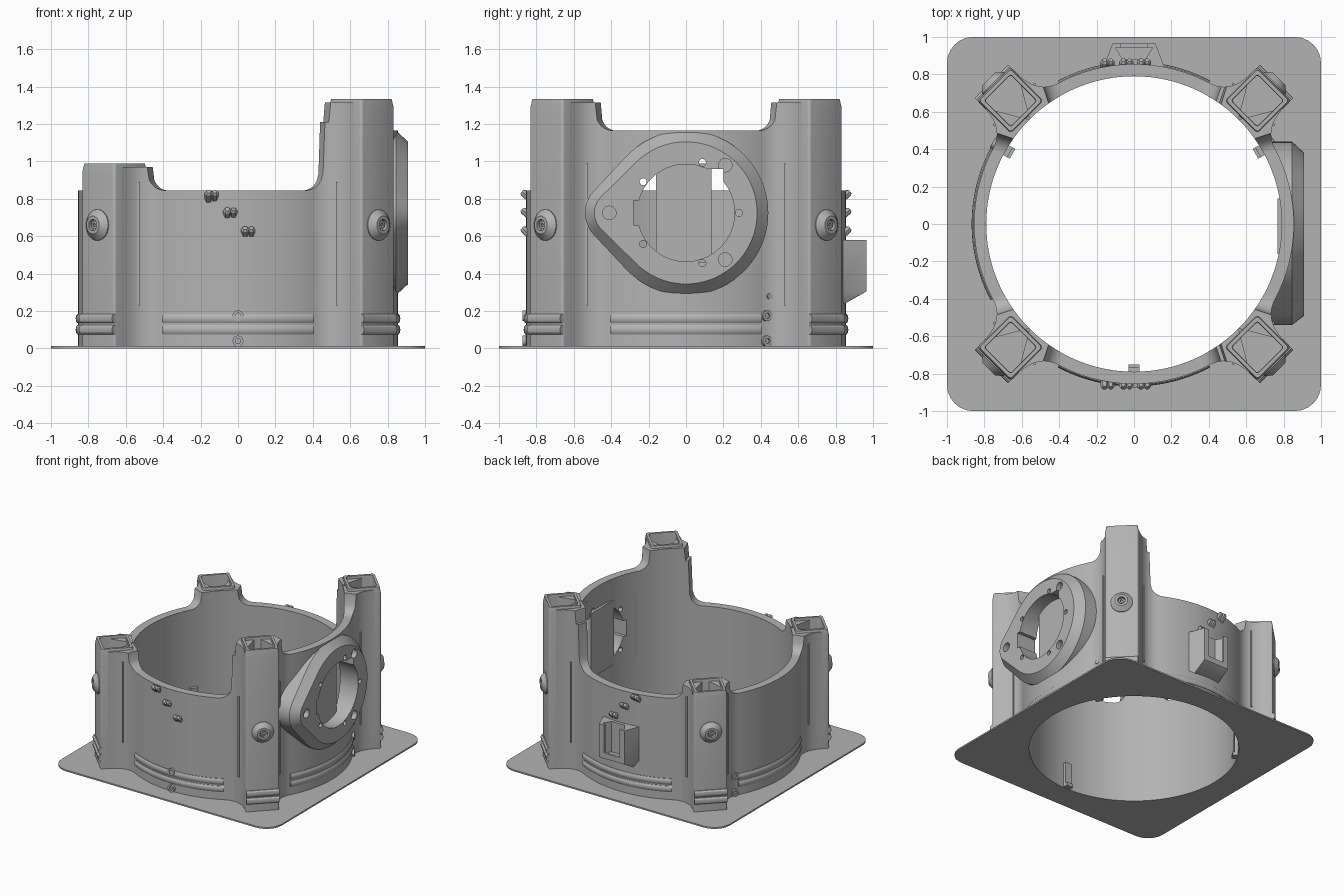
import bpy, bmesh
from math import sin, cos, pi, sqrt, radians, acos
from mathutils import Vector, Matrix

if "Cube" in bpy.data.objects:
    bpy.data.objects.remove(bpy.data.objects["Cube"])

grey = bpy.data.materials.new("mid grey")
grey.use_nodes = True
grey.diffuse_color = (0.45, 0.45, 0.45, 1)
grey.node_tree.nodes["Principled BSDF"].inputs["Base Color"].default_value = (0.45, 0.45, 0.45, 1)

R_IN, R_OUT = 0.79, 0.855
TALL, SHORT = 1.335, 0.99
POST_TOPS = [TALL, TALL, SHORT, SHORT]      # one post after each side, anticlockwise
SCREW_ANGLES = [-90, 30, 150]
parts = []


def loft(name, loops, matrix=None):
    """Skin closed loops of equal size and cap both ends."""
    bm = bmesh.new()
    rows = [[bm.verts.new(p) for p in loop] for loop in loops]
    n = len(rows[0])
    for a, b in zip(rows, rows[1:]):
        for i in range(n):
            j = (i + 1) % n
            bm.faces.new((a[i], a[j], b[j], b[i]))
    bm.faces.new(rows[0][::-1])
    bm.faces.new(rows[-1])
    bmesh.ops.recalc_face_normals(bm, faces=bm.faces)
    mesh = bpy.data.meshes.new(name)
    bm.to_mesh(mesh)
    bm.free()
    mesh.materials.append(grey)
    if matrix:
        mesh.transform(matrix)
    obj = bpy.data.objects.new(name, mesh)
    bpy.context.collection.objects.link(obj)
    parts.append(obj)
    return obj


def box(name, lo, hi, matrix=None):
    (x0, y0, z0), (x1, y1, z1) = lo, hi
    return loft(name, [[(x0, y0, z), (x1, y0, z), (x1, y1, z), (x0, y1, z)] for z in (z0, z1)], matrix)


def turned(name, profile, place, direction, n=32):
    """Round part from (radius, height) pairs, standing along a direction."""
    m = Matrix.Translation(place) @ Vector(direction).to_track_quat('Z', 'Y').to_matrix().to_4x4()
    return loft(name, [[(r * cos(2 * pi * i / n), r * sin(2 * pi * i / n), h) for i in range(n)]
                       for r, h in profile], m)


def rounded_square(half, r, z, steps=6):
    pts = []
    for q, (sx, sy) in enumerate([(1, 1), (-1, 1), (-1, -1), (1, -1)]):
        for i in range(steps + 1):
            a = pi / 2 * (q + i / steps)
            pts.append((sx * (half - r) + r * cos(a), sy * (half - r) + r * sin(a), z))
    return pts


def cut(target, cutters):
    for c in cutters:
        mod = target.modifiers.new("cut", 'BOOLEAN')
        mod.object, mod.solver = c, 'EXACT'
        bpy.context.view_layer.objects.active = target
        bpy.ops.object.modifier_apply(modifier=mod.name)


def discard(cutters):
    for c in cutters:
        parts.remove(c)
        bpy.data.objects.remove(c)


def spin(degrees):
    return Matrix.Rotation(radians(degrees), 4, 'Z')


# Base plate with round opening
base_plate = loft("base_plate", [rounded_square(1, 0.14, z) for z in (0, 0.012)])
bore = turned("bore_cutter", [(R_IN, -0.5), (R_IN, 2)], (0, 0, 0), (0, 0, 1), 128)
cut(base_plate, [bore])


# Curved walls that sweep into the corner posts
def outer_depth(u):
    u = abs(u)
    if u <= 0.40:
        return sqrt(R_OUT ** 2 - u * u)
    a, b, c = Vector((0.40, 0.756)), Vector((0.515, 0.695)), Vector((0.62, 0.80))
    t = (u - 0.40) / 0.22
    return ((1 - t) ** 2 * a + 2 * t * (1 - t) * b + t * t * c).y


def wall_top(side, u):
    base = 1.165 if side == 1 else 0.845
    post = POST_TOPS[side if u > 0 else side - 1]
    step = post - base > 0.3
    start, end = (0.36, 0.455) if step else (0.39, 0.485)
    t = max(0, (abs(u) - start) / (end - start))
    if t < 1:
        return base + 0.1 * (1 - sqrt(1 - t * t))
    return 1.21 if step and abs(u) < 0.49 else post - 0.02


walls = []
for side, label in enumerate(["front", "right", "back", "left"]):
    turn = spin(90 * side)
    stations = []
    for i in range(-60, 61):
        s = i / 60
        u, a, top = 0.62 * s, pi / 4 * s, wall_top(side, 0.62 * s)
        xi, yi, yo = R_IN * sin(a), -R_IN * cos(a), -outer_depth(u)
        stations.append([(xi, yi, 0.004), (u, yo, 0.004), (u, yo, top), (xi, yi, top)])
    walls.append(loft(label + "_wall", stations, turn))

    # Paired beads around the foot, and upright ridges beside the posts
    for z in (0.1, 0.16):
        bead = []
        for i in range(-20, 21):
            a = radians(28) * i / 20
            bead.append([((R_OUT + 0.013 * cos(b)) * sin(a), -(R_OUT + 0.013 * cos(b)) * cos(a),
                          z + 0.026 * sin(b)) for b in [pi * k / 5 for k in range(10)]])
        loft(label + "_wall_bead", bead, turn)
    for u in (-0.53, 0.53):
        d = outer_depth(u)
        box(label + "_wall_ridge", (u - 0.006, -d - 0.01, 0.23),
            (u + 0.006, -d + 0.02, 0.99 if side == 1 else 0.89), turn)

# Hollow corner posts with clamp bosses and foot beads
for k, top in enumerate(POST_TOPS):
    turn = spin(90 * k - 45)
    stand = turn @ Matrix.Translation((0.933, 0, 0))
    shape = [(0.127, 0.004), (0.127, top - 0.05), (0.119, top), (0.1, top), (0.098, top - 0.02), (0.098, 0.03)]
    loft("corner_post", [rounded_square(h, 0.015, z, 3) for h, z in shape], stand)
    out = turn @ Vector((1, 0, 0))
    face = out * 1.06 + Vector((0, 0, 0.66))
    turned("clamp_boss", [(0.083, -0.01), (0.083, 0.006), (0.048, 0.038), (0.03, 0.038), (0.03, 0.015)], face, out)
    turned("clamp_bolt", [(0.022, 0), (0.022, 0.028), (0.01, 0.028), (0.01, 0.018)], face, out, 12)
    for z in (0.1, 0.16):
        loft("post_bead", [[(1.06 + 0.018 * cos(b), y, z + 0.026 * sin(b))
                            for b in [pi * i / 5 for i in range(10)]] for y in (-0.125, 0.125)], turn)

# Teardrop port flange on the right side
CZ, NOSE = 0.725, -0.37


def teardrop(x, big, small):
    phi = acos((big - small) / -NOSE)
    lim = pi - phi
    pts = [(x, big * cos(a), CZ + big * sin(a)) for a in [lim * i / 30 for i in range(-30, 31)]]
    return pts + [(x, NOSE + small * cos(a), CZ + small * sin(a))
                  for a in [lim + 2 * phi * i / 16 for i in range(17)]]


flange = loft("port_flange", [teardrop(0.70, 0.44, 0.17), teardrop(0.845, 0.44, 0.17), teardrop(0.91, 0.38, 0.12)])
cut(flange, [bore])
X = (1, 0, 0)
through = [turned("port_cutter", [(0.26, 0), (0.26, 0.5)], (0.6, 0, CZ), X, 64),
           box("notch_cutter", (0.6, -0.28, 0.66), (1.1, -0.2, 0.79)),
           box("corner_cutter", (0.6, 0.12, 0.85), (1.1, 0.2, 0.96))]
for i in range(5):
    a = 2 * pi * i / 5
    through.append(turned("hole_cutter", [(0.019, 0), (0.019, 0.5)],
                          (0.6, 0.283 * cos(a), CZ + 0.283 * sin(a)), X, 16))
sockets = [turned("socket_cutter", [(0.036, 0), (0.036, 0.2)], (0.87, y, z), X, 24)
           for y, z in [(0.21, 0.98), (0.21, 0.475), (-0.41, CZ)]]
cut(flange, through + sockets)
cut(walls[1], through)
discard(through + sockets + [bore])
box("port_bar", (0.768, -0.16, 0.46), (0.80, 0.135, 0.99))

# Slotted holder on the back
section = [(-0.17, 0.82), (0.17, 0.82), (0.115, 0.965), (-0.115, 0.965)]
holder = loft("back_holder", [[(x, 0.82 + (y - 0.82) * f, z) for x, y in section]
                              for f, z in [(0.15, 0.235), (1, 0.305), (1, 0.58)]])
slot = [loft("slot_cutter", [[(x, y, z) for x, y in [(-0.06, 0.88), (0.06, 0.88), (0.1, 0.945), (-0.1, 0.945)]]
                             for z in (0.33, 0.7)]),
        box("mouth_cutter", (-0.07, 0.9, 0.35), (0.07, 1.1, 0.7))]
cut(holder, slot)
discard(slot)

# Three stepped twin hooks on the front and back
for s, label in ((-1, "front"), (1, "back")):
    for x, z in [(-0.14, 0.815), (-0.04, 0.72), (0.055, 0.62)]:
        for dx, r in ((-0.017, 0.022), (0.016, 0.02)):
            turned(label + "_hook", [(r, -0.03), (r, 0.025), (r * 0.6, 0.036)],
                   (x + dx, s * 0.85, z), (0, s, 0.9), 6)

# Joint screws outside with clips inside
for a in SCREW_ANGLES:
    out = spin(a) @ Vector((1, 0, 0))
    for z in (0.04, 0.175):
        turned("joint_screw", [(0.029, -0.03), (0.029, 0.018), (0.014, 0.018), (0.014, 0.008)],
               out * R_OUT + Vector((0, 0, z)), out, 20)
    box("inner_clip", (0.765, -0.03, 0.004), (0.80, 0.03, 0.21), spin(a))
    box("inner_clip_foot", (0.75, -0.03, 0.004), (0.80, 0.03, 0.03), spin(a))
turned("side_pin", [(0.016, -0.03), (0.016, 0.01)], (0.735, 0.445, 0.28), (1, 0.6, 0), 12)

# Smooth curved faces, keep edges crisp
bpy.ops.object.select_all(action='DESELECT')
for p in parts:
    p.select_set(True)
bpy.context.view_layer.objects.active = parts[0]
bpy.ops.object.shade_smooth_by_angle(angle=radians(30))
